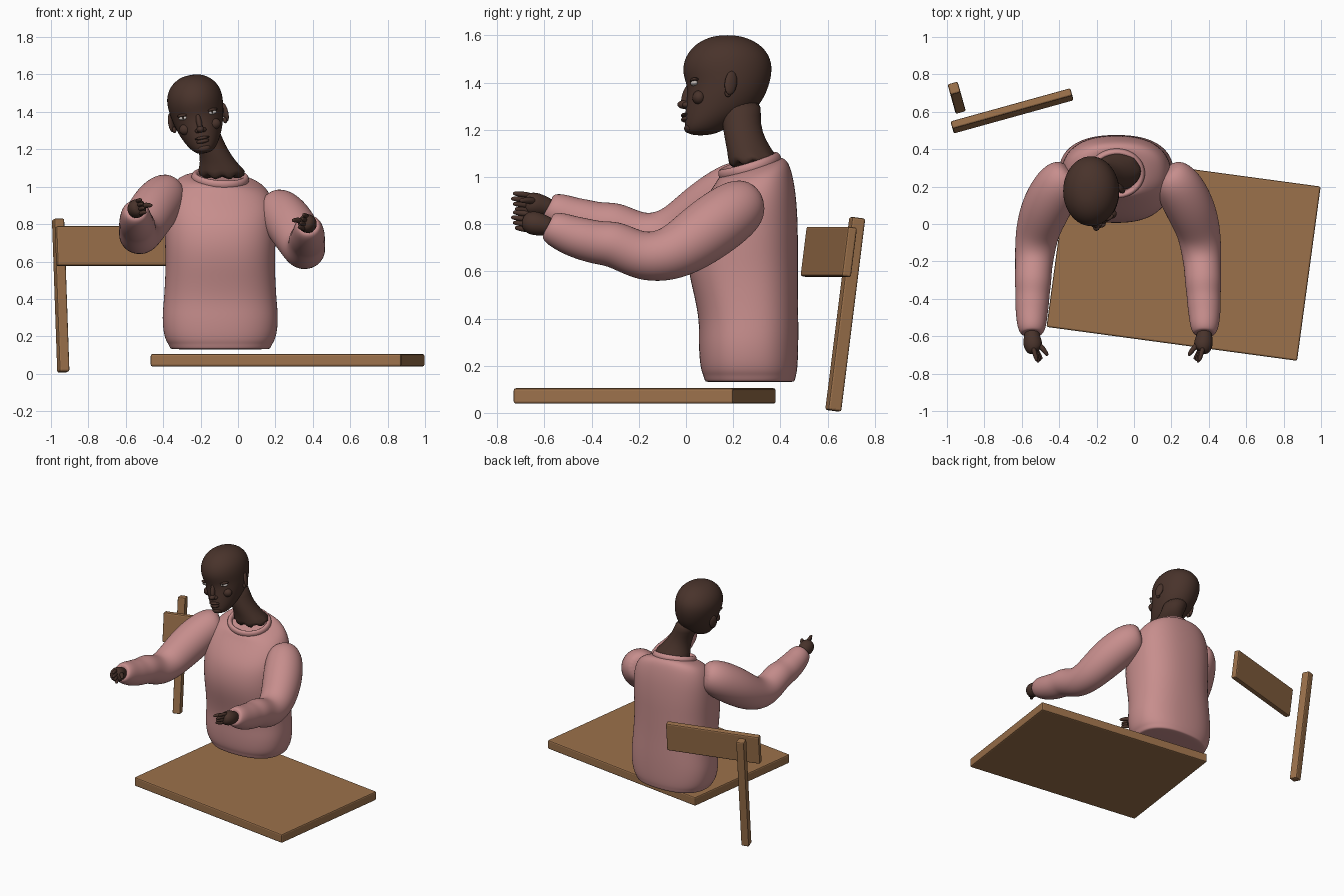
import bpy, bmesh, math
from mathutils import Vector, Matrix, Euler

old = bpy.data.objects.get("Cube")
if old:
    bpy.data.objects.remove(old, do_unlink=True)


def material(name, rgb):
    m = bpy.data.materials.new(name)
    m.use_nodes = True
    m.diffuse_color = (*rgb, 1)
    m.node_tree.nodes["Principled BSDF"].inputs["Base Color"].default_value = (*rgb, 1)
    return m


WOOD = material("wood", (0.33, 0.165, 0.07))
PINK = material("pink knit", (0.57, 0.27, 0.265))
SKIN = material("dark brown skin", (0.066, 0.033, 0.024))
WHITE = material("eye white", (0.6, 0.55, 0.52))
IRIS = material("dark iris", (0.03, 0.02, 0.015))


def finish(name, bm, mat, matrix=None, subsurf=0):
    if matrix:
        bm.transform(matrix)
    bmesh.ops.recalc_face_normals(bm, faces=bm.faces)
    mesh = bpy.data.meshes.new(name)
    bm.to_mesh(mesh)
    bm.free()
    mesh.materials.append(mat)
    ob = bpy.data.objects.new(name, mesh)
    bpy.context.collection.objects.link(ob)
    mesh.shade_smooth()
    if subsurf:
        mod = ob.modifiers.new("smooth", "SUBSURF")
        mod.levels = mod.render_levels = subsurf
    return ob


def loft(name, rings, mat, matrix=None, subsurf=2):
    """Skin a list of point rings and cap both ends."""
    bm = bmesh.new()
    loops = [[bm.verts.new(p) for p in ring] for ring in rings]
    n = len(loops[0])
    for a, b in zip(loops, loops[1:]):
        for i in range(n):
            j = (i + 1) % n
            bm.faces.new((a[i], a[j], b[j], b[i]))
    bm.faces.new(loops[0])
    bm.faces.new(loops[-1])
    return finish(name, bm, mat, matrix, subsurf)


def oval(cx, z, hw, front, back, power=2.0, n=24):
    """Horizontal superellipse ring."""
    pts = []
    for i in range(n):
        a = math.tau * i / n
        c, s = math.cos(a), math.sin(a)
        pts.append(Vector((
            cx + hw * math.copysign(abs(c) ** (2 / power), c),
            (front + back) / 2 + (back - front) / 2 * math.copysign(abs(s) ** (2 / power), s),
            z)))
    return pts


def tube(name, path, radii, mat, n=16, subsurf=2):
    """Round tube of varying radius along a path."""
    pts = [Vector(p) for p in path]
    rings = []
    for k, p in enumerate(pts):
        d = pts[min(k + 1, len(pts) - 1)] - pts[max(k - 1, 0)]
        q = d.to_track_quat('Y', 'Z')
        rings.append([p + q @ Vector((math.cos(math.tau * i / n), 0, math.sin(math.tau * i / n))) * radii[k]
                      for i in range(n)])
    return loft(name, rings, mat, None, subsurf)


def ball(name, loc, scale, mat, matrix=Matrix(), rot=(0, 0, 0)):
    bm = bmesh.new()
    bmesh.ops.create_uvsphere(bm, u_segments=20, v_segments=12, radius=1)
    m = matrix @ Matrix.LocRotScale(Vector(loc), Euler(rot), Vector(scale))
    return finish(name, bm, mat, m)


def box(name, size, loc, rot, mat):
    bm = bmesh.new()
    bmesh.ops.create_cube(bm, size=1)
    bmesh.ops.scale(bm, vec=size, verts=bm.verts)
    bmesh.ops.bevel(bm, geom=bm.edges[:], offset=0.009, segments=2, affect='EDGES', profile=0.5)
    ob = finish(name, bm, mat, Matrix.LocRotScale(Vector(loc), Euler(rot), None))
    ob.data.shade_flat()
    return ob


# Wooden board, chair slat and chair post
lean = (math.radians(-7.4), 0, math.radians(15.5))
box("seat_board", (1.352, 0.94, 0.065), (0.265, -0.175, 0.072), (0, 0, math.radians(-7.7)), WOOD)
box("back_slat", (0.665, 0.042, 0.212), (-0.652, 0.605, 0.682), lean, WOOD)
box("back_post", (0.056, 0.06, 0.825), (-0.948, 0.675, 0.418), lean, WOOD)

# Sweater body: z, half width, front, back
body = [(0.13, 0.255, 0.09, 0.45), (0.133, 0.27, 0.078, 0.463), (0.16, 0.28, 0.072, 0.468),
        (0.175, 0.292, 0.064, 0.472), (0.22, 0.306, 0.056, 0.476), (0.3, 0.313, 0.052, 0.478),
        (0.39, 0.304, 0.055, 0.478), (0.5, 0.297, 0.033, 0.476), (0.6, 0.294, 0.008, 0.476),
        (0.7, 0.298, 0.0, 0.476), (0.8, 0.3, 0.018, 0.476), (0.9, 0.295, 0.055, 0.468),
        (0.97, 0.272, 0.095, 0.452), (1.015, 0.235, 0.125, 0.435), (1.04, 0.17, 0.14, 0.41),
        (1.042, 0.13, 0.16, 0.38)]
rings = [oval(-0.095, z, hw, f, b, 2.4) for z, hw, f, b in body]
for ring in rings:
    for p in ring:
        t = min(max((p.z - 0.8) / 0.22, 0), 1)
        p.z += t * (0.3 * (p.y - 0.27) - 0.08 * (p.x + 0.095))
loft("sweater_body", rings, PINK)

# Collar
bm = bmesh.new()
major, minor = 32, 10
grid = [[bm.verts.new(((0.138 + 0.018 * math.cos(v)) * math.cos(u),
                       (0.122 + 0.018 * math.cos(v)) * math.sin(u), 0.026 * math.sin(v)))
         for v in [math.tau * j / minor for j in range(minor)]]
        for u in [math.tau * i / major for i in range(major)]]
for i in range(major):
    for j in range(minor):
        k, l = (i + 1) % major, (j + 1) % minor
        bm.faces.new((grid[i][j], grid[k][j], grid[k][l], grid[i][l]))
finish("collar", bm, PINK, Matrix.LocRotScale(
    Vector((-0.095, 0.27, 1.045)), Euler((math.radians(17), math.radians(4), 0)), None), 1)

# Sleeves and hands, mirrored about the body's own centre line
arm = [(0.17, 0.285, 0.905, 0.06), (0.19, 0.265, 0.9, 0.105), (0.235, 0.21, 0.86, 0.132),
       (0.295, 0.1, 0.78, 0.137), (0.335, 0.0, 0.707, 0.125), (0.353, -0.08, 0.668, 0.115),
       (0.362, -0.17, 0.66, 0.107), (0.367, -0.24, 0.685, 0.1), (0.37, -0.31, 0.718, 0.1),
       (0.372, -0.37, 0.72, 0.093), (0.375, -0.43, 0.735, 0.092), (0.377, -0.49, 0.752, 0.086),
       (0.377, -0.55, 0.778, 0.078), (0.376, -0.585, 0.788, 0.062), (0.376, -0.588, 0.79, 0.045)]


def placed(p, side):
    x = -0.085 + side * (p[0] + 0.085)
    return (x, p[1], p[2] + (0.08 if side < 0 else 0))


for side, label in ((1, "left"), (-1, "right")):
    tube(label + "_sleeve", [placed(p, side) for p in arm], [p[3] for p in arm], PINK)
    tube(label + "_palm", [placed(p, side) for p in (
        (0.376, -0.56, 0.785), (0.376, -0.6, 0.795), (0.372, -0.64, 0.803),
        (0.362, -0.675, 0.81), (0.355, -0.685, 0.812))],
        (0.035, 0.044, 0.054, 0.045, 0.025), SKIN)
    for i in range(4):
        h = 0.842 - 0.022 * i
        reach = -0.742 + 0.008 * abs(i - 1)
        tube(f"{label}_finger_{i + 1}", [placed(p, side) for p in (
            (0.37 - 0.004 * i, -0.655, h), (0.36 - 0.006 * i, -0.695, h + 0.004),
            (0.352 - 0.008 * i, reach + 0.012, h + 0.008), (0.35 - 0.009 * i, reach, h + 0.008))],
            (0.014, 0.0135, 0.011, 0.006), SKIN, 8, 1)
    tube(label + "_thumb", [placed(p, side) for p in (
        (0.35, -0.635, 0.815), (0.318, -0.665, 0.822), (0.297, -0.695, 0.82), (0.291, -0.705, 0.82))],
        (0.018, 0.016, 0.012, 0.006), SKIN, 8, 1)

# Neck with a ragged lower edge: centre x, z, half width, front, back
neck = [(-0.19, 1.33, 0.085, 0.14, 0.325), (-0.165, 1.26, 0.08, 0.15, 0.315),
        (-0.128, 1.19, 0.079, 0.158, 0.322), (-0.105, 1.13, 0.098, 0.17, 0.355),
        (-0.088, 1.085, 0.126, 0.178, 0.385), (-0.085, 1.06, 0.132, 0.175, 0.392)]
rings = [oval(*r) for r in neck]
for i, p in enumerate(rings[-1]):
    p.z += 0.2 * (p.y - 0.28) + (0.035 if i % 3 == 0 else -0.02 * (i % 3))
loft("neck", rings, SKIN, None, 1)

# Head, built upright and then tilted: z, half width, front, back
HEAD = Matrix.Translation((-0.217, 0, 1.39)) @ Matrix.Rotation(math.radians(-11), 4, 'Y')
skull = [(-0.215, 0.025, 0.025, 0.09), (-0.205, 0.05, 0.0, 0.14), (-0.175, 0.078, -0.006, 0.19),
         (-0.125, 0.106, -0.005, 0.28), (-0.06, 0.13, 0.003, 0.33), (-0.005, 0.142, 0.005, 0.352),
         (0.05, 0.151, -0.017, 0.366), (0.11, 0.149, -0.01, 0.363), (0.16, 0.123, 0.024, 0.33),
         (0.193, 0.083, 0.07, 0.28), (0.211, 0.035, 0.13, 0.22)]
loft("head", [oval(0, *r) for r in skull], SKIN, HEAD)
ball("nose_bridge", (0, 0.004, -0.045), (0.015, 0.02, 0.055), SKIN, HEAD, (-0.3, 0, 0))
ball("nose_tip", (0, -0.008, -0.085), (0.021, 0.029, 0.018), SKIN, HEAD)
ball("upper_lip", (0, -0.004, -0.132), (0.04, 0.018, 0.009), SKIN, HEAD)
ball("lower_lip", (0, -0.003, -0.15), (0.035, 0.018, 0.011), SKIN, HEAD)
ball("chin", (0, 0.014, -0.188), (0.035, 0.022, 0.02), SKIN, HEAD)
for side, label in ((1, "left"), (-1, "right")):
    ball(label + "_eye", (0.08 * side, 0.034, -0.008), (0.025, 0.014, 0.011), WHITE, HEAD, (0, 0, 0.35 * side))
    ball(label + "_iris", (0.078 * side, 0.0235, -0.007), (0.008, 0.005, 0.008), IRIS, HEAD)
    ball(label + "_eyelid", (0.08 * side, 0.035, 0.006), (0.032, 0.017, 0.009), SKIN, HEAD, (0, 0, 0.35 * side))
    ball(label + "_nostril", (0.017 * side, 0.0, -0.09), (0.014, 0.016, 0.012), SKIN, HEAD)
    ball(label + "_cheek", (0.078 * side, 0.055, -0.07), (0.035, 0.028, 0.03), SKIN, HEAD)
    ball(label + "_ear", (0.146 * side, 0.19, -0.02), (0.014, 0.028, 0.052), SKIN, HEAD, (-0.15, 0, 0.45 * side))
    ball(label + "_ear_lobe", (0.138 * side, 0.178, -0.062), (0.011, 0.014, 0.017), SKIN, HEAD)
